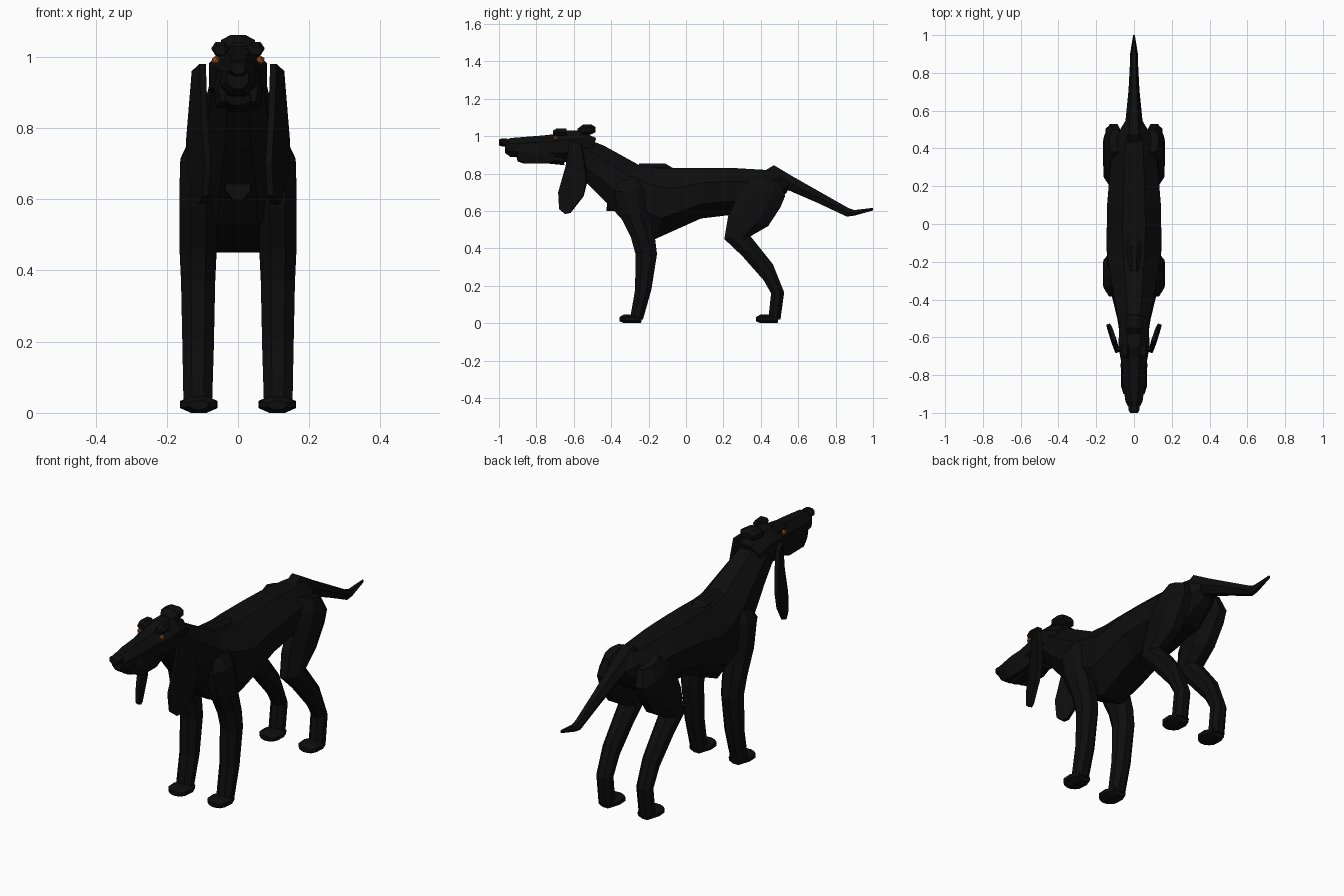
import bpy, bmesh, math
from mathutils import Vector


def material(name, rgb):
    m = bpy.data.materials.new(name)
    m.diffuse_color = (*rgb, 1)
    return m


COAT = material("black coat", (0.004, 0.004, 0.004))
AMBER = material("amber eye", (0.30, 0.085, 0.018))


def finish(name, bm, mat):
    bmesh.ops.recalc_face_normals(bm, faces=bm.faces)
    me = bpy.data.meshes.new(name)
    bm.to_mesh(me)
    bm.free()
    me.materials.append(mat)
    ob = bpy.data.objects.new(name, me)
    bpy.context.collection.objects.link(ob)
    return ob


def loft(name, rings, mat=COAT, n=8, side=1):
    """Each ring: (y1, z1, y2, z2, half width, centre x), spanning two profile points."""
    bm = bmesh.new()
    grow = 1 / math.cos(math.pi / n)
    loops = []
    for y1, z1, y2, z2, w, cx in rings:
        a, b = Vector((0, y1, z1)), Vector((0, y2, z2))
        mid, half = (a + b) / 2, (a - b) / 2
        loop = []
        for k in range(n):
            t = 2 * math.pi * (k + 0.5) / n
            p = mid + half * (math.cos(t) * grow)
            p.x = side * (cx + w * math.sin(t) * grow)
            loop.append(bm.verts.new(p))
        loops.append(loop)
    for lo, hi in zip(loops, loops[1:]):
        for k in range(n):
            j = (k + 1) % n
            bm.faces.new((lo[k], lo[j], hi[j], hi[k]))
    bm.faces.new(loops[0])
    bm.faces.new(loops[-1])
    return finish(name, bm, mat)


# Torso and neck
loft("torso", [
    (-0.57, 1.00, -0.64, 0.88, 0.070, 0),
    (-0.44, 0.95, -0.53, 0.75, 0.088, 0),
    (-0.25, 0.845, -0.42, 0.64, 0.120, 0),
    (-0.14, 0.83, -0.32, 0.53, 0.138, 0),
    (-0.05, 0.83, -0.165, 0.45, 0.145, 0),
    (0.10, 0.83, 0.08, 0.56, 0.143, 0),
    (0.25, 0.83, 0.25, 0.58, 0.130, 0),
    (0.42, 0.82, 0.42, 0.60, 0.115, 0),
    (0.49, 0.82, 0.50, 0.66, 0.075, 0),
    (0.55, 0.78, 0.54, 0.70, 0.045, 0)])
loft("withers", [
    (-0.25, 0.855, -0.25, 0.79, 0.03, 0),
    (-0.11, 0.853, -0.11, 0.79, 0.04, 0),
    (-0.07, 0.83, -0.07, 0.79, 0.025, 0)])
loft("breastbone", [
    (-0.42, 0.68, -0.425, 0.60, 0.035, 0),
    (-0.36, 0.70, -0.38, 0.60, 0.050, 0),
    (-0.24, 0.68, -0.31, 0.53, 0.060, 0)])

# Tail with its raised tip
loft("tail", [
    (0.42, 0.815, 0.42, 0.72, 0.050, 0),
    (0.47, 0.845, 0.50, 0.70, 0.045, 0),
    (0.57, 0.785, 0.55, 0.71, 0.038, 0),
    (0.72, 0.70, 0.70, 0.645, 0.025, 0),
    (0.87, 0.615, 0.86, 0.57, 0.018, 0),
    (0.90, 0.605, 0.90, 0.575, 0.018, 0),
    (1.0, 0.617, 1.0, 0.603, 0.004, 0)], n=6)

# Head
loft("skull", [
    (-0.80, 1.00, -0.80, 0.90, 0.052, 0),
    (-0.71, 1.01, -0.71, 0.87, 0.072, 0),
    (-0.65, 1.03, -0.65, 0.86, 0.082, 0),
    (-0.57, 1.03, -0.59, 0.87, 0.080, 0),
    (-0.48, 0.99, -0.52, 0.86, 0.065, 0)])
loft("occiput", [
    (-0.58, 1.04, -0.58, 1.00, 0.028, 0),
    (-0.55, 1.062, -0.55, 1.00, 0.048, 0),
    (-0.505, 1.062, -0.505, 1.01, 0.048, 0),
    (-0.485, 1.05, -0.485, 1.02, 0.030, 0)])
loft("muzzle", [
    (-0.968, 0.975, -0.968, 0.91, 0.030, 0),
    (-0.94, 0.99, -0.94, 0.89, 0.045, 0),
    (-0.84, 0.998, -0.84, 0.885, 0.060, 0),
    (-0.68, 1.01, -0.68, 0.88, 0.062, 0)])
loft("nose", [
    (-1.0, 0.982, -1.0, 0.952, 0.020, 0),
    (-0.985, 0.988, -0.985, 0.945, 0.030, 0),
    (-0.955, 0.988, -0.955, 0.945, 0.028, 0)])
loft("lower_jaw", [
    (-0.91, 0.90, -0.90, 0.865, 0.035, 0),
    (-0.87, 0.91, -0.87, 0.855, 0.045, 0),
    (-0.74, 0.91, -0.75, 0.855, 0.050, 0),
    (-0.66, 0.92, -0.65, 0.845, 0.055, 0)])

# Ear outline (y, z); the plate runs from inner front to outer back
EAR = [(-0.62, 0.98), (-0.64, 0.84), (-0.68, 0.70), (-0.675, 0.61), (-0.645, 0.585),
       (-0.62, 0.59), (-0.55, 0.68), (-0.53, 0.76), (-0.545, 0.88), (-0.56, 0.96)]

for side, label in ((1, "left"), (-1, "right")):
    bm = bmesh.new()
    rims = []
    for off in (-0.009, 0.009):
        rim = []
        for y, z in EAR:
            x = 0.085 + (y + 0.66) * 0.36 + max(0, 0.9 - z) * 0.04
            rim.append(bm.verts.new((side * (x + off), y - off * 0.4, z)))
        bm.faces.new(rim)
        rims.append(rim)
    for k in range(len(EAR)):
        j = (k + 1) % len(EAR)
        bm.faces.new((rims[0][k], rims[0][j], rims[1][j], rims[1][k]))
    finish(label + "_ear", bm, COAT)

    # Eye and brow
    bm = bmesh.new()
    bmesh.ops.create_icosphere(bm, subdivisions=1, radius=0.014)
    bmesh.ops.translate(bm, verts=bm.verts, vec=(side * 0.062, -0.697, 0.99))
    finish(label + "_eye", bm, AMBER)
    loft(label + "_brow", [
        (-0.71, 1.03, -0.71, 1.005, 0.016, 0.05),
        (-0.69, 1.042, -0.69, 1.005, 0.022, 0.05),
        (-0.64, 1.04, -0.64, 1.00, 0.022, 0.048)], n=6, side=side)
    # Hanging upper lip
    loft(label + "_lip", [
        (-0.90, 0.95, -0.90, 0.875, 0.012, 0.042),
        (-0.86, 0.96, -0.86, 0.855, 0.016, 0.050),
        (-0.74, 0.96, -0.74, 0.855, 0.016, 0.052),
        (-0.70, 0.95, -0.70, 0.87, 0.010, 0.052)], n=6, side=side)

    # Front leg with shoulder
    loft(label + "_front_leg", [
        (-0.30, 0.02, -0.23, 0.02, 0.040, 0.113),
        (-0.272, 0.18, -0.185, 0.18, 0.044, 0.112),
        (-0.270, 0.37, -0.155, 0.37, 0.048, 0.112),
        (-0.295, 0.46, -0.165, 0.45, 0.052, 0.112),
        (-0.355, 0.58, -0.20, 0.58, 0.054, 0.111),
        (-0.385, 0.70, -0.22, 0.72, 0.052, 0.110),
        (-0.355, 0.76, -0.24, 0.78, 0.035, 0.095)], side=side)

    # Hind leg with thigh
    loft(label + "_hind_leg", [
        (0.44, 0.02, 0.505, 0.02, 0.038, 0.113),
        (0.455, 0.16, 0.525, 0.165, 0.038, 0.112),
        (0.415, 0.23, 0.465, 0.315, 0.040, 0.112),
        (0.30, 0.36, 0.385, 0.415, 0.044, 0.112),
        (0.205, 0.45, 0.345, 0.465, 0.048, 0.112),
        (0.225, 0.57, 0.44, 0.52, 0.054, 0.108),
        (0.27, 0.67, 0.505, 0.62, 0.056, 0.108),
        (0.32, 0.74, 0.53, 0.68, 0.050, 0.108),
        (0.38, 0.79, 0.50, 0.76, 0.035, 0.095)], side=side)

    # Paws
    for name, y in (("front", -0.355), ("hind", 0.375)):
        loft(f"{label}_{name}_paw", [
            (y, 0.034, y, 0.010, 0.026, 0.11),
            (y + 0.025, 0.047, y + 0.025, 0.0, 0.050, 0.11),
            (y + 0.075, 0.047, y + 0.075, 0.0, 0.053, 0.11),
            (y + 0.120, 0.040, y + 0.115, 0.0, 0.036, 0.11)], side=side)
